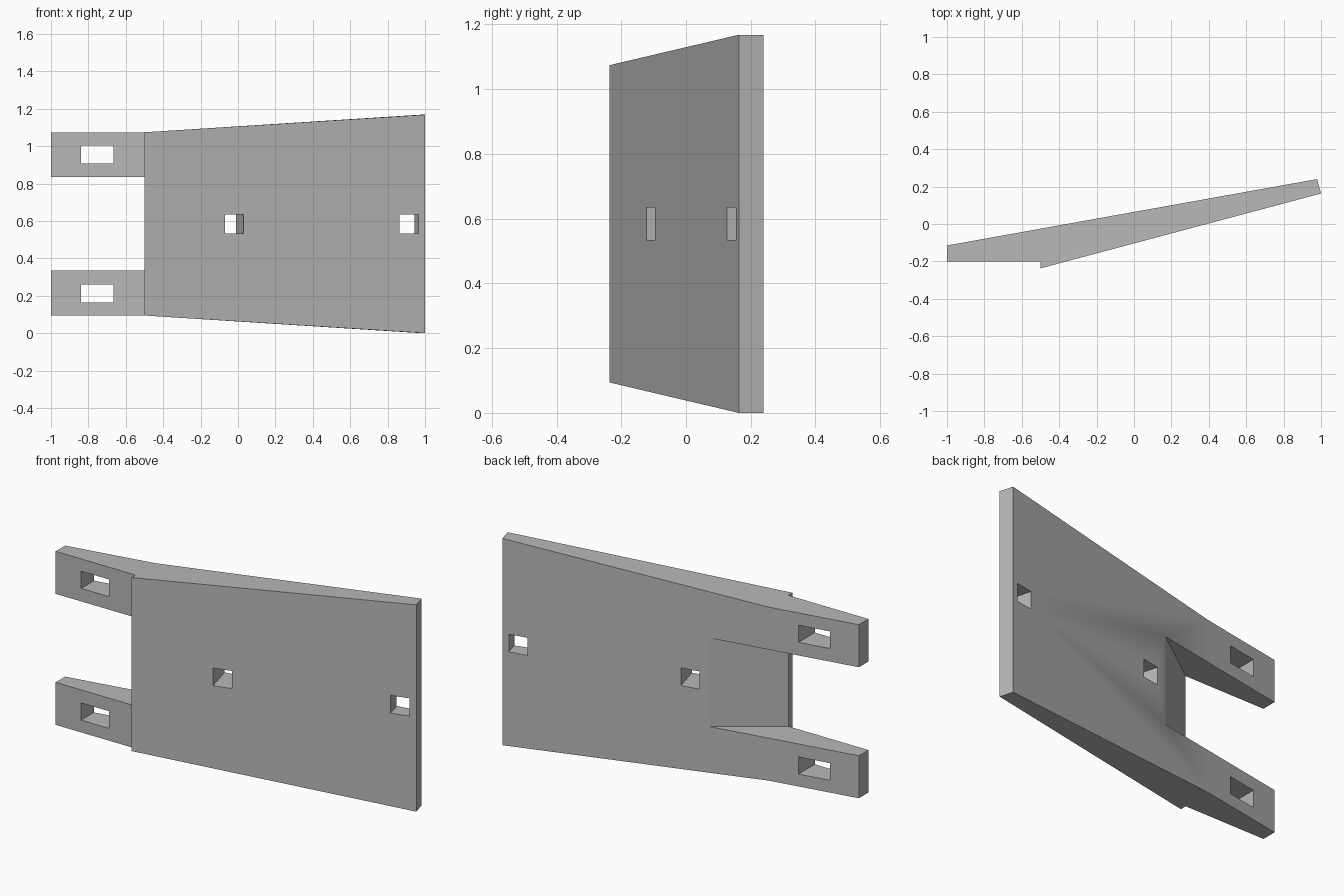
import bpy, bmesh, math
from mathutils import Matrix, Vector

cube = bpy.data.objects.get("Cube")
if cube:
    bpy.data.objects.remove(cube, do_unlink=True)

MID = 0.584                       # mid height of the bracket
ARM_H, END_H = 0.49, 0.584        # half heights at the arms and the wide end

grey = bpy.data.materials.new("plain grey")
grey.use_nodes = True
colour = (0.48, 0.48, 0.48, 1)
grey.diffuse_color = colour
grey.node_tree.nodes["Principled BSDF"].inputs["Base Color"].default_value = colour


def prism(name, outline, caps=None):
    """Upright prism from (x, y, half height) points, symmetric about MID."""
    bm = bmesh.new()
    low = [bm.verts.new((x, y, MID - h)) for x, y, h in outline]
    top = [bm.verts.new((x, y, MID + h)) for x, y, h in outline]
    n = len(outline)
    for i in range(n):
        j = (i + 1) % n
        bm.faces.new((low[i], low[j], top[j], top[i]))
    for cap in caps or [range(n)]:
        bm.faces.new([top[i] for i in cap])
        bm.faces.new([low[i] for i in reversed(cap)])
    bmesh.ops.recalc_face_normals(bm, faces=bm.faces)
    return finish(name, bm)


def block(name, centre, size, angle=0):
    bm = bmesh.new()
    bmesh.ops.create_cube(bm, size=1, matrix=Matrix.Translation(centre)
                          @ Matrix.Rotation(angle, 4, "Z")
                          @ Matrix.Diagonal((*size, 1)))
    return finish(name, bm)


def finish(name, bm):
    mesh = bpy.data.meshes.new(name)
    bm.to_mesh(mesh)
    bm.free()
    mesh.materials.append(grey)
    obj = bpy.data.objects.new(name, mesh)
    bpy.context.collection.objects.link(obj)
    return obj


# Body: wedge arms running into a slanted plate that flares to the wide end
outline = [(-1, -0.2, ARM_H), (-0.5, -0.2, ARM_H), (-0.5, -0.237, ARM_H),
           (1, 0.163, END_H), (0.979, 0.24, END_H),
           (-0.5, -0.025, ARM_H), (-1, -0.115, ARM_H)]
body = prism("slotted_bracket", outline,
             [(0, 1, 5, 6), (1, 2, 3), (1, 3, 4, 5)])

# Slot between the arms, ending in a ramp up to the back face
slot_h = 0.25
slot = prism("slot_cutter", [(x, y, slot_h) for x, y in (
    (-1.2, -0.5), (-0.5, -0.5), (-0.5, -0.2), (-0.176, 0.033),
    (0.102, 0.233), (-1.2, 0.233))])
cutters = [slot]

# Straight rectangular holes in both arms
for side in (-1, 1):
    cutters.append(block("arm_hole_cutter", (-0.752, -0.15, MID + side * 0.372),
                         (0.175, 0.6, 0.097)))

# Square holes drilled square to the slanted front face
slant = math.atan2(0.4, 1.5)
for x in (-0.02, 0.915):
    y = -0.237 + (x + 0.5) * math.tan(slant)
    cutters.append(block("plate_hole_cutter", (x, y, MID), (0.104, 0.6, 0.1), slant))

bpy.context.view_layer.objects.active = body
for cutter in cutters:
    cutter.hide_render = True
    cut = body.modifiers.new("cut", "BOOLEAN")
    cut.operation = "DIFFERENCE"
    cut.solver = "EXACT"
    cut.object = cutter
    bpy.ops.object.modifier_apply(modifier=cut.name)
for cutter in cutters:
    bpy.data.objects.remove(cutter, do_unlink=True)

# Soft blend over the shallow ramp edge, sharp elsewhere
bpy.ops.object.select_all(action="DESELECT")
body.select_set(True)
bpy.ops.object.shade_smooth_by_angle(angle=math.radians(30))
